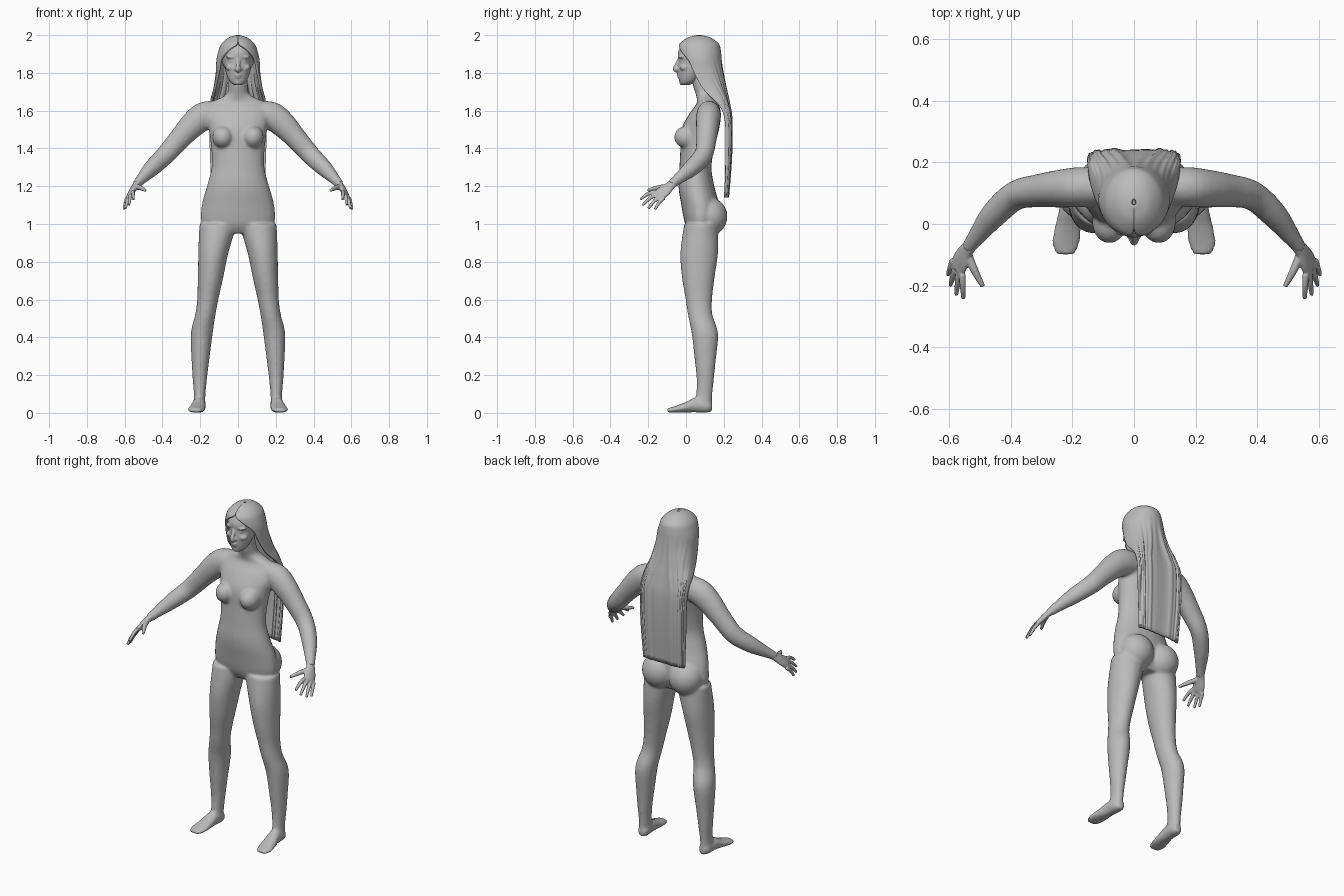
import bpy, bmesh, math
from mathutils import Vector, Matrix

if "Cube" in bpy.data.objects:
    bpy.data.objects.remove(bpy.data.objects["Cube"])

SIDES = (-1, 1)
X, Y, Z = Vector((1, 0, 0)), Vector((0, 1, 0)), Vector((0, 0, 1))

clay = bpy.data.materials.new("plain_grey")
clay.use_nodes = True
grey = (0.5, 0.5, 0.5, 1)
clay.diffuse_color = grey
clay.node_tree.nodes["Principled BSDF"].inputs["Base Color"].default_value = grey


def smooth_rows(rows, steps):
    """Run a Catmull-Rom spline through rows of numbers."""
    result = []
    for i in range(len(rows) - 1):
        before, start = rows[max(i - 1, 0)], rows[i]
        end, after = rows[i + 1], rows[min(i + 2, len(rows) - 1)]
        for k in range(steps):
            t = k / steps
            result.append([
                b + t * (c - a + t * (2 * a - 5 * b + 4 * c - d + t * (3 * (b - c) + d - a))) / 2
                for a, b, c, d in zip(before, start, end, after)])
    result.append(list(rows[-1]))
    return result


def tube(bm, rows, reference=Y, axis=None, side=1, sides=24, steps=4):
    """Loft ellipses; each row holds x, y, z and the two radii."""
    rows = smooth_rows(rows, steps)
    centres = [Vector(row[:3]) for row in rows]
    rings = []
    for i, row in enumerate(rows):
        ahead = centres[min(i + 1, len(rows) - 1)] - centres[max(i - 1, 0)]
        tangent = axis or ahead.normalized()
        across = reference.cross(tangent).normalized()
        upward = tangent.cross(across)
        ring = []
        for k in range(sides):
            angle = math.tau * k / sides
            point = centres[i] + across * row[3] * math.cos(angle) + upward * row[4] * math.sin(angle)
            ring.append(bm.verts.new((point.x * side, point.y, point.z)))
        rings.append(ring)
    for low, high in zip(rings, rings[1:]):
        for k in range(sides):
            j = (k + 1) % sides
            bm.faces.new((low[k], low[j], high[j], high[k]))
    bm.faces.new(rings[0])
    bm.faces.new(rings[-1])


def level(bm, rows, **options):
    """Loft horizontal ellipses."""
    tube(bm, rows, axis=Z, **options)


def ball(bm, centre, radii, side=1):
    place = Matrix.Translation((centre[0] * side, centre[1], centre[2]))
    bmesh.ops.create_uvsphere(bm, u_segments=24, v_segments=16, radius=1,
                              matrix=place @ Matrix.Diagonal((*radii, 1)))


def finish(bm, name, voxel=None, relax=0):
    bmesh.ops.recalc_face_normals(bm, faces=bm.faces)
    mesh = bpy.data.meshes.new(name)
    bm.to_mesh(mesh)
    bm.free()
    mesh.materials.append(clay)
    mesh.polygons.foreach_set("use_smooth", [True] * len(mesh.polygons))
    part = bpy.data.objects.new(name, mesh)
    bpy.context.collection.objects.link(part)
    if voxel:
        # Fuse the overlapping volumes into one skin
        fuse = part.modifiers.new("fuse", "REMESH")
        fuse.mode = "VOXEL"
        fuse.voxel_size = voxel
        fuse.use_smooth_shade = True
        soften = part.modifiers.new("soften", "SMOOTH")
        soften.factor = 0.5
        soften.iterations = relax
    return part


# Body: torso and neck
bm = bmesh.new()
level(bm, [
    (0, .085, .95, .1, .06), (0, .08, 1, .19, .085), (0, .075, 1.1, .192, .1),
    (0, .055, 1.2, .165, .095), (0, .05, 1.3, .14, .085), (0, .06, 1.4, .142, .09),
    (0, .075, 1.5, .155, .1), (0, .1, 1.58, .175, .085), (0, .115, 1.64, .15, .058),
    (0, .105, 1.68, .07, .052), (0, .09, 1.72, .052, .05), (0, .07, 1.8, .05, .05)])

for side in SIDES:
    # Chest and seat volumes
    ball(bm, (.08, .005, 1.46), (.056, .068, .06), side)
    ball(bm, (.088, .125, 1.04), (.098, .095, .1), side)
    # Leg
    level(bm, [
        (.105, .08, 1, .1, .09), (.13, .07, .85, .08, .1), (.145, .065, .72, .068, .087),
        (.16, .068, .6, .056, .07), (.173, .075, .52, .054, .065), (.192, .1, .42, .058, .07),
        (.199, .102, .28, .047, .056), (.202, .102, .18, .038, .046),
        (.203, .097, .1, .031, .043), (.205, .09, .03, .032, .045)], side=side)
    # Foot
    tube(bm, [
        (.202, .138, .032, .02, .024), (.204, .11, .034, .034, .033),
        (.207, .05, .042, .036, .04), (.213, 0, .03, .042, .028),
        (.221, -.06, .018, .046, .017), (.222, -.1, .013, .03, .011)],
        reference=Z, axis=-Y, side=side)
    # Arm
    tube(bm, [
        (.08, .12, 1.585, .06, .06), (.17, .12, 1.575, .065, .075), (.235, .115, 1.53, .062, .07),
        (.31, .108, 1.45, .054, .058), (.385, .092, 1.365, .048, .052),
        (.455, .03, 1.297, .043, .045), (.51, -.04, 1.24, .03, .03),
        (.54, -.08, 1.207, .022, .024)], reference=Z, side=side)
finish(bm, "body", .008, 8)

# Hands
for side, name in zip(SIDES, ("right_hand", "left_hand")):
    bm = bmesh.new()
    spread = Vector((.05, .08, -.055))
    tube(bm, [
        (.515, -.05, 1.233, .021, .024), (.542, -.083, 1.203, .018, .026),
        (.56, -.115, 1.175, .016, .036), (.573, -.145, 1.152, .012, .036)],
        reference=spread, side=side)
    knuckle = Vector((.572, -.14, 1.155))
    tips = [(.554, -.242, 1.13), (.577, -.23, 1.1), (.596, -.2, 1.082), (.604, -.165, 1.077)]
    for i, tip in enumerate(tips):
        root = knuckle + spread * (i - 1.5) * .2
        bend = root.lerp(Vector(tip), .5) + Z * .007
        tube(bm, [(*root, .011, .011), (*bend, .01, .01), (*tip, .007, .007)],
             reference=spread, side=side, sides=12)
    # Thumb
    tube(bm, [(.542, -.095, 1.197, .016, .016), (.518, -.15, 1.192, .013, .013),
              (.49, -.203, 1.178, .008, .008)], reference=Z, side=side, sides=12)
    finish(bm, name, .004, 3)

# Head with nose, lips, brow, cheeks and eyes
bm = bmesh.new()
level(bm, [
    (0, -.006, 1.735, .02, .02), (0, .008, 1.752, .042, .043), (0, .025, 1.79, .06, .066),
    (0, .04, 1.83, .07, .084), (0, .048, 1.862, .074, .087), (0, .05, 1.9, .078, .094),
    (0, .06, 1.94, .072, .088), (0, .065, 1.975, .045, .06)])
ball(bm, (0, .075, 1.885), (.09, .1, .095))
tube(bm, [(0, -.034, 1.88, .008, .01), (0, -.05, 1.845, .009, .012),
          (0, -.057, 1.82, .014, .013), (0, -.045, 1.812, .013, .01)], reference=X, sides=12)
ball(bm, (0, -.036, 1.79), (.022, .013, .006))
ball(bm, (0, -.033, 1.778), (.019, .013, .007))
ball(bm, (0, -.018, 1.748), (.02, .018, .014))
for side in SIDES:
    ball(bm, (.033, -.02, 1.884), (.03, .02, .009), side)
    ball(bm, (.042, -.008, 1.828), (.024, .026, .018), side)
    ball(bm, (.031, -.018, 1.862), (.015, .015, .009), side)
    ball(bm, (.013, -.043, 1.819), (.008, .012, .008), side)
finish(bm, "head", .005, 3)

# Hair: open shell of rows holding height, centre y, half width, depth and wrap angle
bm = bmesh.new()
strands = 72
hair_rows = smooth_rows([
    (2, .07, .008, .01, 180), (1.987, .07, .05, .06, 180), (1.955, .07, .086, .103, 176),
    (1.92, .07, .102, .114, 150), (1.87, .075, .114, .115, 125), (1.8, .088, .118, .112, 112),
    (1.72, .115, .13, .1, 100), (1.65, .155, .147, .075, 90), (1.55, .195, .152, .05, 88),
    (1.35, .2, .148, .043, 88), (1.14, .195, .138, .032, 86)], 5)
grid = []
for z, centre, width, depth, wrap in hair_rows:
    square = 1 - .55 * min(max((1.85 - z) / .25, 0), 1)
    ripple = .05 * min(max((1.9 - z) / .3, 0), 1)
    row = []
    for k in range(strands + 1):
        angle = math.radians(wrap) * (2 * k / strands - 1)
        s, c = math.sin(angle), math.cos(angle)
        lock = 1 - ripple * (1 + math.sin(k * 1.3) + math.sin(k * .55))
        row.append(bm.verts.new((
            width * math.copysign(abs(s) ** square, s),
            centre + depth * math.copysign(abs(c) ** square, c) * lock, z)))
    grid.append(row)
for upper, lower in zip(grid, grid[1:]):
    for k in range(strands):
        bm.faces.new((upper[k], lower[k], lower[k + 1], upper[k + 1]))
hair = finish(bm, "long_hair")
shell = hair.modifiers.new("thickness", "SOLIDIFY")
shell.thickness = .014
shell.offset = -1
